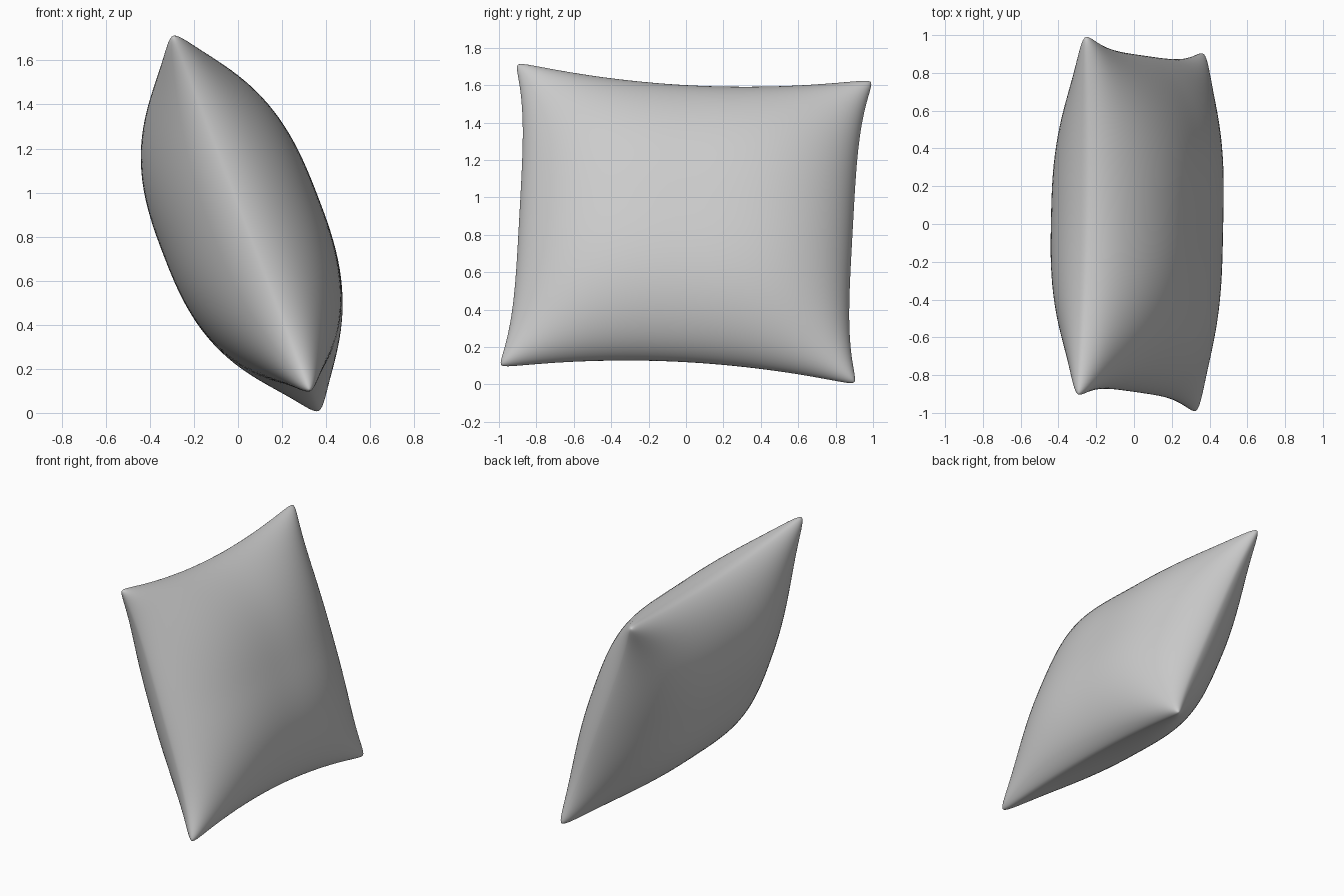
import bpy, bmesh, math
from mathutils import Vector

if "Cube" in bpy.data.objects:
    bpy.data.objects.remove(bpy.data.objects["Cube"])

N = 56                                   # grid cells per side
CENTRE = Vector((0.035, 0.0, 0.86))
U = Vector((0.02, 0.963, -0.047))        # half width direction
V = Vector((-0.315, 0.045, 0.818))       # half height direction (leaning)
NORMAL = U.cross(V).normalized()
RIM = 0.045                              # half thickness of the seam and corners


def dome(s, a, p):
    return max(0.0, 1 - abs(s) ** a) ** p


def point(i, j, side):
    # sine spacing crowds rows towards the rounded seam
    u = math.sin(math.pi / 2 * (2 * i / N - 1))
    v = math.sin(math.pi / 2 * (2 * j / N - 1))
    # edges bow inward between the four corners, whose tips are blunted
    blunt = 1 - 0.02 * abs(u * v) ** 30
    pu = u * (1 - 0.075 * (1 - v ** 4)) * blunt
    pv = v * (1 - 0.105 * (1 - u ** 2)) * blunt
    height, a = (0.305, 3.0) if side > 0 else (0.355, 2.7)
    h = height * dome(u, a, 0.8) * dome(v, 2.7, 0.8)
    h += RIM * dome(u, 20, 0.5) * dome(v, 20, 0.5)
    return CENTRE + U * pu + V * pv + NORMAL * side * h


# pillow: two puffed panels sharing one seam
bm = bmesh.new()
seam = {}
for side in (1, -1):
    grid = {}
    for i in range(N + 1):
        for j in range(N + 1):
            if i in (0, N) or j in (0, N):
                if (i, j) not in seam:
                    seam[i, j] = bm.verts.new(point(i, j, side))
                grid[i, j] = seam[i, j]
            else:
                grid[i, j] = bm.verts.new(point(i, j, side))
    for i in range(N):
        for j in range(N):
            quad = [grid[i, j], grid[i + 1, j], grid[i + 1, j + 1], grid[i, j + 1]]
            bm.faces.new(quad if side > 0 else quad[::-1])
for f in bm.faces:
    f.smooth = True
mesh = bpy.data.meshes.new("pillow")
bm.to_mesh(mesh)
bm.free()
pillow = bpy.data.objects.new("pillow", mesh)
bpy.context.collection.objects.link(pillow)
